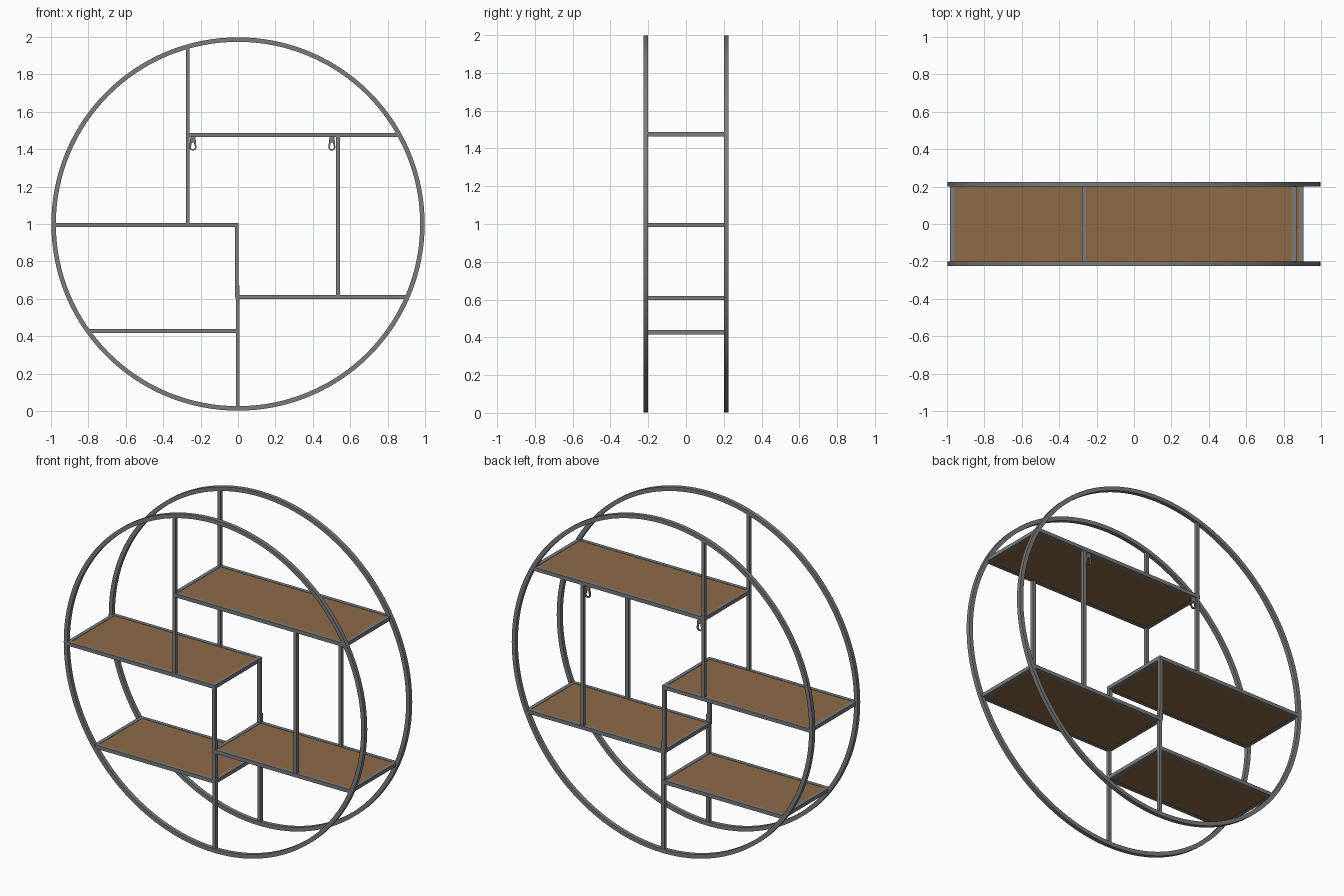
import bpy, bmesh, math

if "Cube" in bpy.data.objects:
    bpy.data.objects.remove(bpy.data.objects["Cube"])

def material(name, rgb):
    m = bpy.data.materials.new(name)
    m.diffuse_color = (*rgb, 1)
    m.use_nodes = True
    m.node_tree.nodes["Principled BSDF"].inputs["Base Color"].default_value = m.diffuse_color
    return m

STEEL = material("grey steel", (0.20, 0.20, 0.20))
WOOD = material("brown wood", (0.27, 0.145, 0.066))
T = 0.022          # tube width
Y = 0.213          # frame plane offset
R_OUT, R_IN = 0.998, 0.974

def add(name, bm, mat):
    bmesh.ops.recalc_face_normals(bm, faces=bm.faces)
    me = bpy.data.meshes.new(name)
    bm.to_mesh(me)
    bm.free()
    me.materials.append(mat)
    ob = bpy.data.objects.new(name, me)
    bpy.context.collection.objects.link(ob)
    return ob

def box(name, x0, x1, y0, y1, z0, z1, mat=STEEL):
    bm = bmesh.new()
    bmesh.ops.create_cube(bm, size=1)
    for v in bm.verts:
        v.co = (x1 if v.co.x > 0 else x0, y1 if v.co.y > 0 else y0, z1 if v.co.z > 0 else z0)
    return add(name, bm, mat)

def ring(name, y):
    n, h = 128, 0.012
    bm = bmesh.new()
    loops = []
    for i in range(n):
        a = 2 * math.pi * i / n
        loops.append([bm.verts.new((r * math.sin(a), y + d, 1 + r * math.cos(a)))
                      for r, d in ((R_OUT, -h), (R_OUT, h), (R_IN, h), (R_IN, -h))])
    for i in range(n):
        p, q = loops[i], loops[(i + 1) % n]
        for k in range(4):
            bm.faces.new((p[k], p[(k + 1) % 4], q[(k + 1) % 4], q[k]))
    ob = add(name, bm, STEEL)
    bpy.ops.object.select_all(action='DESELECT')
    bpy.context.view_layer.objects.active = ob
    ob.select_set(True)
    bpy.ops.object.shade_smooth_by_angle(angle=math.radians(30))

# uprights: name, centre x, bottom, top
uprights = [("upper_upright", -0.268, 0.994, 1.94),
            ("right_upright", 0.535, 0.609, 1.475),
            ("centre_upper_upright", -0.007, 0.609, 1.005),
            ("centre_lower_upright", -0.002, 0.015, 0.67)]
# shelves: name, left, right, centre z
shelves = [("top_shelf", -0.279, 0.868, 1.475),
           ("left_shelf", -0.983, 0.003, 0.994),
           ("right_shelf", -0.013, 0.905, 0.609),
           ("bottom_shelf", -0.800, 0.008, 0.427)]

# front and back frames
for side, s in (("front", -1), ("back", 1)):
    y = s * Y
    ring(side + "_ring", y)
    for name, x, z0, z1 in uprights:
        w = T / 2 - 0.001
        box(f"{side}_{name}", x - w, x + w, y - w, y + w, z0, z1)
    for name, x0, x1, z in shelves:
        w = T / 2
        box(f"{side}_{name}_rail", x0, x1, y - w, y + w, z - w, z + w)

# shelf boards with end bars
for name, x0, x1, z in shelves:
    w = T / 2
    box(name + "_board", x0 + T, x1 - T, -Y + w, Y - w, z - w + 0.002, z + w - 0.002, WOOD)
    box(name + "_left_bar", x0, x0 + T, -Y + w, Y - w, z - w, z + w)
    box(name + "_right_bar", x1 - T, x1, -Y + w, Y - w, z - w, z + w)

# teardrop hanging plates on the back frame
def hook(name, cx):
    def outline(r, top, half):
        pts = [(r * math.cos(a), r * math.sin(a))
               for a in (math.pi + math.pi * i / 12 for i in range(13))]
        return pts + [(half, top), (-half, top)]
    cu = bpy.data.curves.new(name, 'CURVE')
    cu.dimensions = '2D'
    cu.fill_mode = 'BOTH'
    cu.extrude = 0.004
    for pts in (outline(0.019, 0.055, 0.013), outline(0.011, 0.026, 0.005)):
        sp = cu.splines.new('POLY')
        sp.points.add(len(pts) - 1)
        for p, c in zip(sp.points, pts):
            p.co = (c[0], c[1], 0, 1)
        sp.use_cyclic_u = True
    cu.materials.append(STEEL)
    ob = bpy.data.objects.new(name, cu)
    ob.rotation_euler = (math.pi / 2, 0, 0)
    ob.location = (cx, Y, 1.411)
    bpy.context.collection.objects.link(ob)

hook("left_hanging_plate", -0.241)
hook("right_hanging_plate", 0.502)
